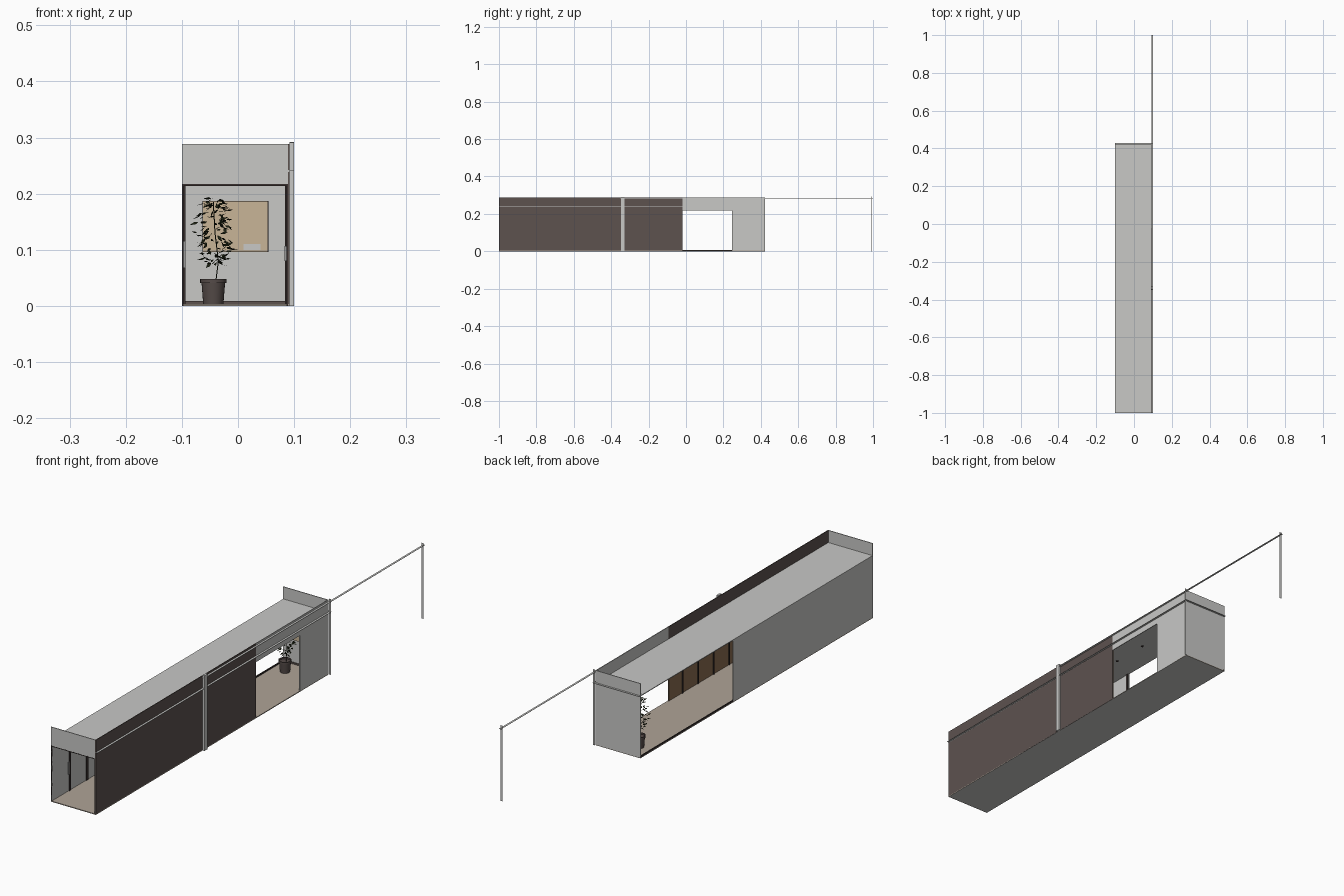
import bpy, bmesh, math, random
from mathutils import Vector, Matrix

if "Cube" in bpy.data.objects:
    bpy.data.objects.remove(bpy.data.objects["Cube"])


def material(name, r, g, b):
    m = bpy.data.materials.new(name)
    m.use_nodes = True
    m.diffuse_color = (r, g, b, 1)
    m.node_tree.nodes["Principled BSDF"].inputs["Base Color"].default_value = (r, g, b, 1)
    return m


grey = material("light grey plaster", .58, .58, .565)
brown = material("brown cladding", .11, .085, .078)
dark = material("dark frame", .04, .03, .028)
beige = material("beige floor", .43, .37, .31)
wood = material("warm wood", .25, .15, .08)
canvas = material("tan canvas", .58, .46, .31)
metal = material("mid grey metal", .32, .32, .32)
leaf = material("dark green leaf", .012, .016, .006)
clay = material("brown pot", .09, .07, .065)


def finish(name, bm, mat):
    mesh = bpy.data.meshes.new(name)
    bm.to_mesh(mesh)
    bm.free()
    mesh.materials.append(mat)
    ob = bpy.data.objects.new(name, mesh)
    bpy.context.scene.collection.objects.link(ob)
    return ob


def box(name, mat, x, y, z):
    """Box from (min, max) pairs."""
    bm = bmesh.new()
    bmesh.ops.create_cube(bm, size=1)
    for v in bm.verts:
        v.co = [r[0] if c < 0 else r[1] for c, r in zip(v.co, (x, y, z))]
    return finish(name, bm, mat)


# Main extents
L, R = -.1, .092
FRONT, BACK = -1, .422
TOP, ROOF, HEAD = .289, .242, .217
T = .003
DOOR_A, DOOR_B, SIDE_END = -.02, .247, -.145

# Floor, roof and end walls
box("floor", beige, (L, R), (FRONT, BACK), (0, T))
box("floor_underside", grey, (L, R), (FRONT, BACK), (-.0005, 0)).location.z = .0004
box("roof", grey, (L, R), (FRONT, BACK), (ROOF - T, ROOF))
box("front_header", grey, (L, R - T), (FRONT, FRONT + T), (HEAD, TOP))
box("back_wall", grey, (L, R), (BACK - T, BACK), (0, TOP))
box("left_wall", grey, (L, L + T), (FRONT, SIDE_END), (0, ROOF))

# Right wall with its side opening
box("right_cladding", brown, (R - T, R), (FRONT, DOOR_A), (0, TOP))
box("right_header", grey, (R - T, R), (DOOR_A, DOOR_B), (HEAD, TOP))
box("right_end_panel", grey, (R - T, R), (DOOR_B, BACK), (0, TOP))

# Roof ledges past the walls
box("right_ledge", grey, (R, .1), (FRONT, .43), (ROOF - .001, ROOF))
box("back_ledge", grey, (L, R), (BACK, .43), (ROOF - .001, ROOF))

# Flat rail and plate posts beside the building
box("upper_rail", grey, (R, .1), (-.35, 1), (.281, .282))
for i, y in enumerate((.424, .99)):
    box(f"plate_post_{i + 1}", grey, (R, .1), (y, y + .001), (0, .292))
box("middle_post", grey, (R, .1), (-.348, -.329), (0, .291))

# Frame around the front opening
for name, x in (("left", L), ("right", R - T - .003)):
    box(f"front_frame_{name}", dark, (x, x + .003), (FRONT - .0002, FRONT + .008), (0, HEAD))
box("front_frame_top", dark, (L, R - T), (FRONT - .0002, FRONT + .008), (HEAD - .003, HEAD))

# Sill and skirting
box("left_sill", dark, (L, L + .004), (SIDE_END, BACK), (0, .008))
box("back_skirting", brown, (L, R - T), (BACK - T - .003, BACK - T), (0, .009))

# Mullions on the inside of the left wall
for i in range(8):
    y = -.895 + i * .105
    box(f"left_mullion_{i + 1}", dark, (L + T, L + .006), (y, y + .01), (0, ROOF - T))

# Wood panelling inside the right wall
box("wood_panelling", wood, (R - .005, R - T), (FRONT + .01, DOOR_A), (T, ROOF - T))
for i in range(9):
    y = -.105 - i * .095
    box(f"panel_joint_{i + 1}", dark, (R - .008, R - .005), (y, y + .006), (T, ROOF - T))

# Door pulls
box("left_door_pull", metal, (L + .003, L + .006), (-.9, -.895), (.068, .116))
box("right_door_pull", metal, (R - .009, R - .006), (-.9, -.895), (.08, .107))

# Wall picture with pale details
box("picture", canvas, (-.062, .053), (BACK - .008, BACK - T), (.097, .186))
box("picture_edge", dark, (-.063, .054), (BACK - .006, BACK - T), (.096, .187))
box("picture_shape", grey, (.01, .04), (BACK - .009, BACK - .008), (.1, .11))

# Ceiling lamps
for i, y in enumerate((-.8, -.45, -.1, .05, .2)):
    bm = bmesh.new()
    bmesh.ops.create_cone(bm, cap_ends=True, segments=12, radius1=.005, radius2=.005,
                          depth=.003, matrix=Matrix.Translation((0, y, ROOF - T - .001)))
    finish(f"ceiling_lamp_{i + 1}", bm, dark)

# Plant pot, spun from a profile
PX, PY = -.044, .35
bm = bmesh.new()
profile = [(0, 0), (.018, 0), (.021, .038), (.0235, .038), (.0235, .045), (.02, .045), (.02, .039), (0, .039)]
verts = [bm.verts.new((r, 0, z)) for r, z in profile]
edges = [bm.edges.new(p) for p in zip(verts, verts[1:])]
bmesh.ops.spin(bm, geom=verts + edges, cent=(0, 0, 0), axis=(0, 0, 1), angle=math.tau, steps=24)
bmesh.ops.remove_doubles(bm, verts=bm.verts, dist=.0001)
bmesh.ops.recalc_face_normals(bm, faces=bm.faces)
pot = finish("plant_pot", bm, clay)
pot.location = (PX, PY, T)
bpy.context.view_layer.objects.active = pot
pot.select_set(True)
bpy.ops.object.shade_smooth_by_angle()

# Plant stem
curve = bpy.data.curves.new("plant_stem", "CURVE")
curve.dimensions = "3D"
curve.bevel_depth = .0009
spline = curve.splines.new("POLY")
spline.points.add(3)
for p, (x, z) in zip(spline.points, ((PX + .004, .04), (PX + .009, .08), (PX + .003, .13), (PX, .185))):
    p.co = (x, PY, z, 1)
curve.materials.append(leaf)
bpy.context.scene.collection.objects.link(bpy.data.objects.new("plant_stem", curve))

# Leaves as folded diamonds spread through the crown
random.seed(4)
bm = bmesh.new()
for i in range(150):
    h = random.random()
    spread = .034 * math.sin(math.pi * (.15 + .75 * h)) * random.uniform(.2, 1)
    a = random.uniform(0, math.tau)
    out = Vector((math.cos(a), math.sin(a), 0))
    base = Vector((PX + .002, PY, .075 + .12 * h)) + out * spread
    tip = (out + Vector((0, 0, random.uniform(-1, .5)))).normalized() * random.uniform(.01, .017)
    side = tip.cross(Vector((random.uniform(-1, 1), random.uniform(-1, 1), 1))).normalized() * .0032
    a0, a1, b0, b1 = (bm.verts.new(p) for p in (base, base + tip, base + tip * .4 + side, base + tip * .4 - side))
    bm.faces.new((a0, b0, a1))
    bm.faces.new((a0, a1, b1))
finish("plant_leaves", bm, leaf)
